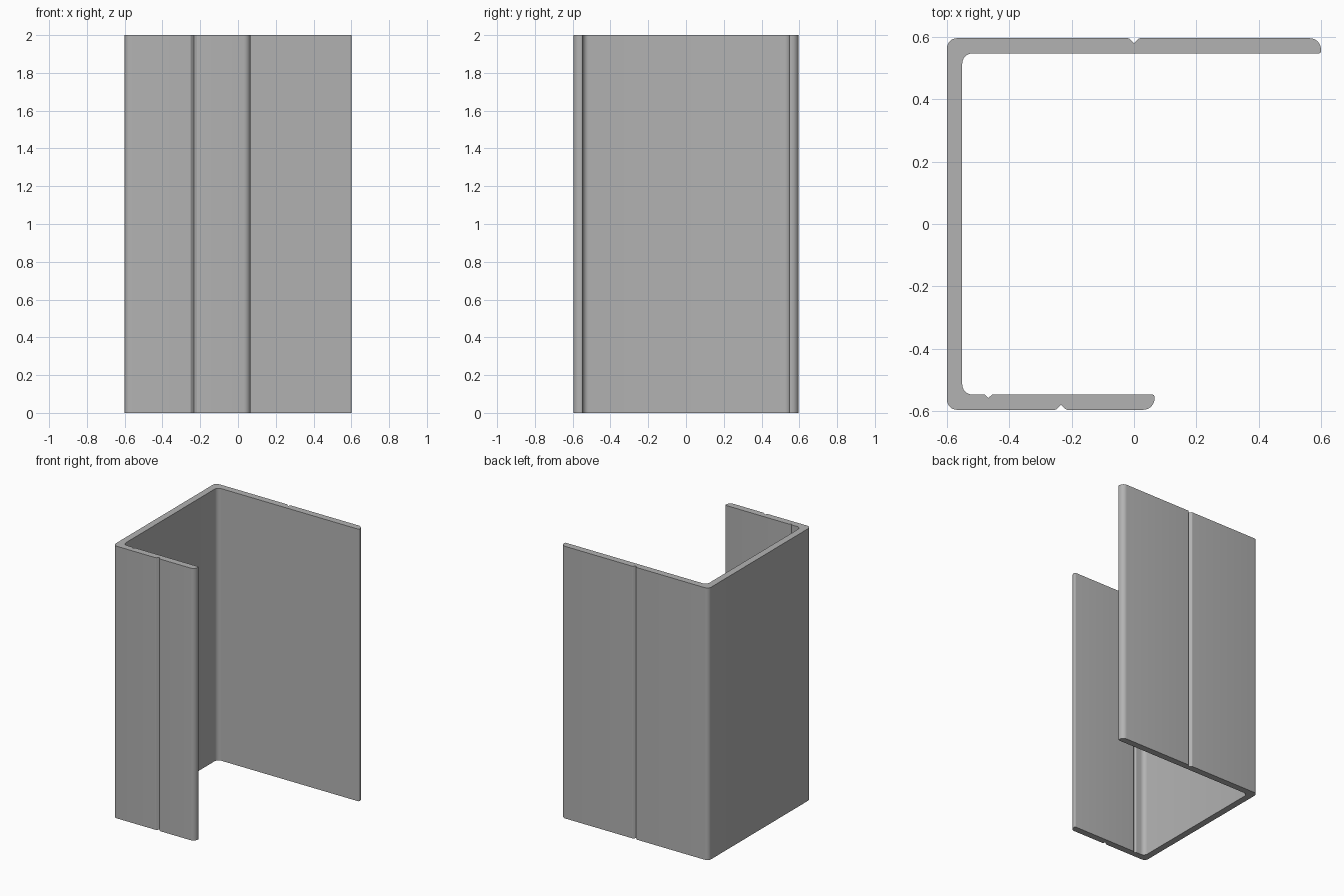
import bpy
import bmesh
import math
from mathutils import Vector

cube = bpy.data.objects.get("Cube")
if cube:
    bpy.data.objects.remove(cube, do_unlink=True)

HEIGHT = 2.0
X, Y = 0.6, 0.596          # outer half sizes
WALL = 0.049
LIP_END = 0.066            # free end of the short front flange
BEND, NOSE, EASE = 0.032, 0.036, 0.008


def fillet(corners, steps=6):
    """Round each (x, y, radius) corner of a closed outline."""
    outline = []
    for i, (x, y, radius) in enumerate(corners):
        p = Vector((x, y))
        if radius == 0:
            outline.append(p)
            continue
        a = (Vector(corners[i - 1][:2]) - p).normalized()
        b = (Vector(corners[(i + 1) % len(corners)][:2]) - p).normalized()
        half = a.angle(b) / 2
        centre = p + (a + b).normalized() * radius / math.sin(half)
        start = p + a * radius / math.tan(half) - centre
        end = p + b * radius / math.tan(half) - centre
        sweep = math.pi - 2 * half
        for k in range(steps + 1):
            t = k / steps
            outline.append(centre + (start * math.sin((1 - t) * sweep)
                                     + end * math.sin(t * sweep)) / math.sin(sweep))
    return outline


def groove(x, y, width, depth, along):
    """V groove with eased lips; along is the direction of travel in x."""
    return [(x - along * width, y, EASE), (x, y + depth, 0), (x + along * width, y, EASE)]


# Cross-section, counter-clockwise from the outer front corner
section = [(-X, -Y, BEND)]
section += groove(-0.234, -Y, 0.017, 0.016, 1)
section += [(LIP_END, -Y, NOSE), (LIP_END, -Y + WALL, EASE)]
section += groove(-0.467, -Y + WALL, 0.012, -0.011, -1)
section += [(-X + WALL, -Y + WALL, BEND), (-X + WALL, Y - WALL, BEND),
            (X, Y - WALL, EASE), (X, Y, NOSE)]
section += groove(0, Y, 0.017, -0.016, -1)
section += [(-X, Y, BEND)]

# Extrude the section upward
bm = bmesh.new()
base = bm.faces.new([bm.verts.new((p.x, p.y, 0)) for p in fillet(section)])
top = bmesh.ops.extrude_face_region(bm, geom=[base], use_keep_orig=True)
bmesh.ops.translate(bm, vec=(0, 0, HEIGHT),
                    verts=[v for v in top["geom"] if isinstance(v, bmesh.types.BMVert)])
bmesh.ops.recalc_face_normals(bm, faces=bm.faces)
mesh = bpy.data.meshes.new("channel_profile")
bm.to_mesh(mesh)
bm.free()

# Single grey finish
grey = bpy.data.materials.new("mid_grey")
grey.use_nodes = True
colour = (0.45, 0.45, 0.45, 1)
grey.diffuse_color = colour
grey.node_tree.nodes["Principled BSDF"].inputs["Base Color"].default_value = colour
mesh.materials.append(grey)

channel = bpy.data.objects.new("channel_profile", mesh)
bpy.context.collection.objects.link(channel)
bpy.ops.object.select_all(action="DESELECT")
channel.select_set(True)
bpy.context.view_layer.objects.active = channel
bpy.ops.object.shade_smooth_by_angle(angle=math.radians(30))
